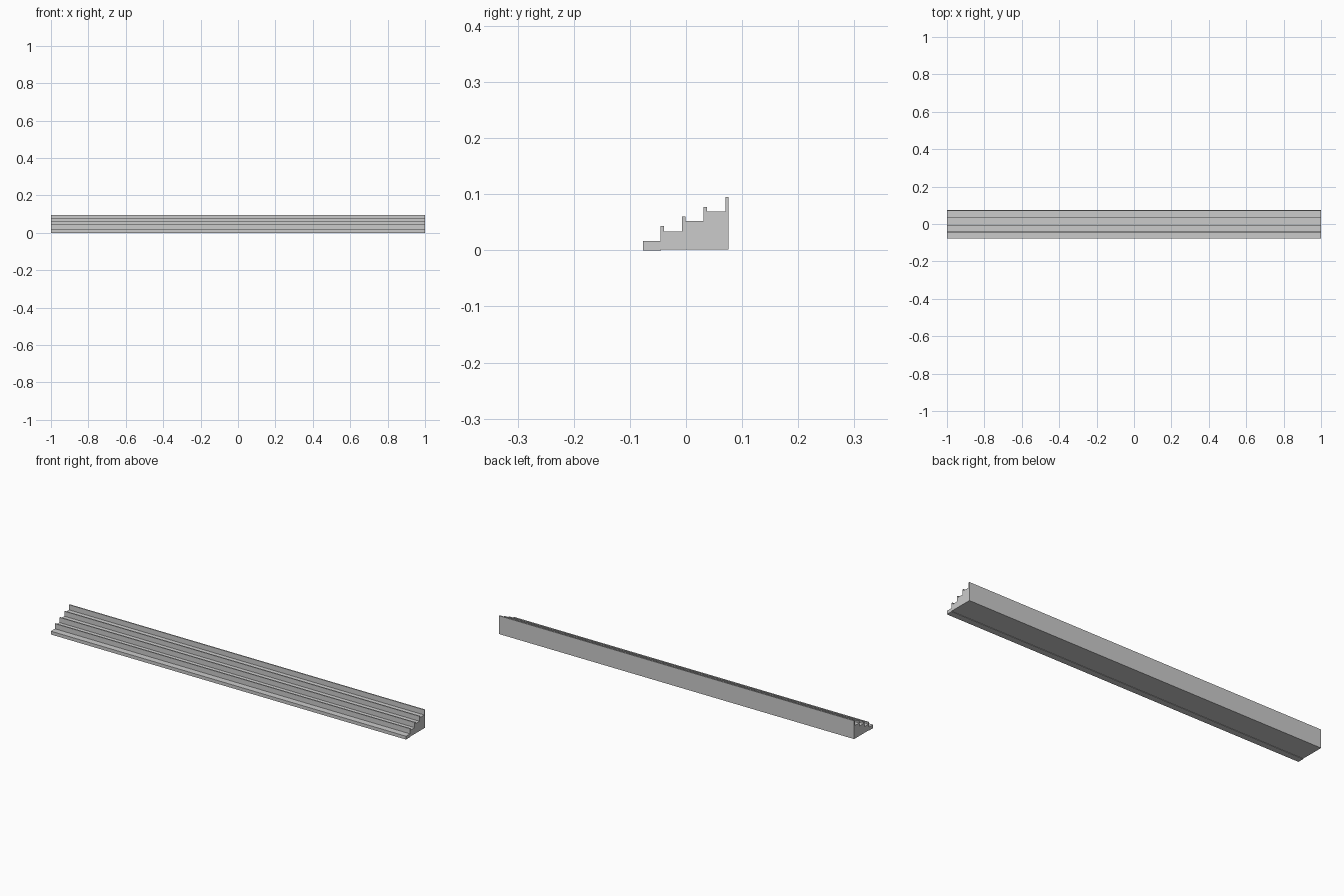
import bpy, bmesh

if "Cube" in bpy.data.objects:
    bpy.data.objects.remove(bpy.data.objects["Cube"])

HALF_LEN = 1.0
FRONT, BACK = -0.077, 0.076
LIP = 0.006          # thickness of the raised lip at each riser
BASE = 0.002         # underside sits slightly higher behind the front step

# Each tier: (tread height, y of the riser behind it, top of that riser's lip)
tiers = [
    (0.017, -0.045, 0.043),
    (0.034, -0.007, 0.060),
    (0.052, 0.031, 0.077),
    (0.069, 0.070, 0.095),
]

# Stepped side profile, from the front foot up to the back wall
profile = [(FRONT, 0.0)]
y = FRONT
for tread, riser, lip_top in tiers:
    back = min(riser + LIP, BACK)
    profile += [(y, tread), (riser, tread), (riser, lip_top), (back, lip_top)]
    y = back
# Back wall and underside
profile += [(BACK, BASE), (tiers[0][1], BASE), (tiers[0][1], 0.0)]

# Extrude the profile along the full length
bm = bmesh.new()
face = bm.faces.new([bm.verts.new((-HALF_LEN, py, pz)) for py, pz in profile])
ext = bmesh.ops.extrude_face_region(bm, geom=[face], use_keep_orig=True)
moved = [g for g in ext["geom"] if isinstance(g, bmesh.types.BMVert)]
bmesh.ops.translate(bm, verts=moved, vec=(2 * HALF_LEN, 0, 0))
bmesh.ops.recalc_face_normals(bm, faces=bm.faces)

mesh = bpy.data.meshes.new("stepped_tiers")
bm.to_mesh(mesh)
bm.free()
bpy.context.collection.objects.link(bpy.data.objects.new("stepped_tiers", mesh))
